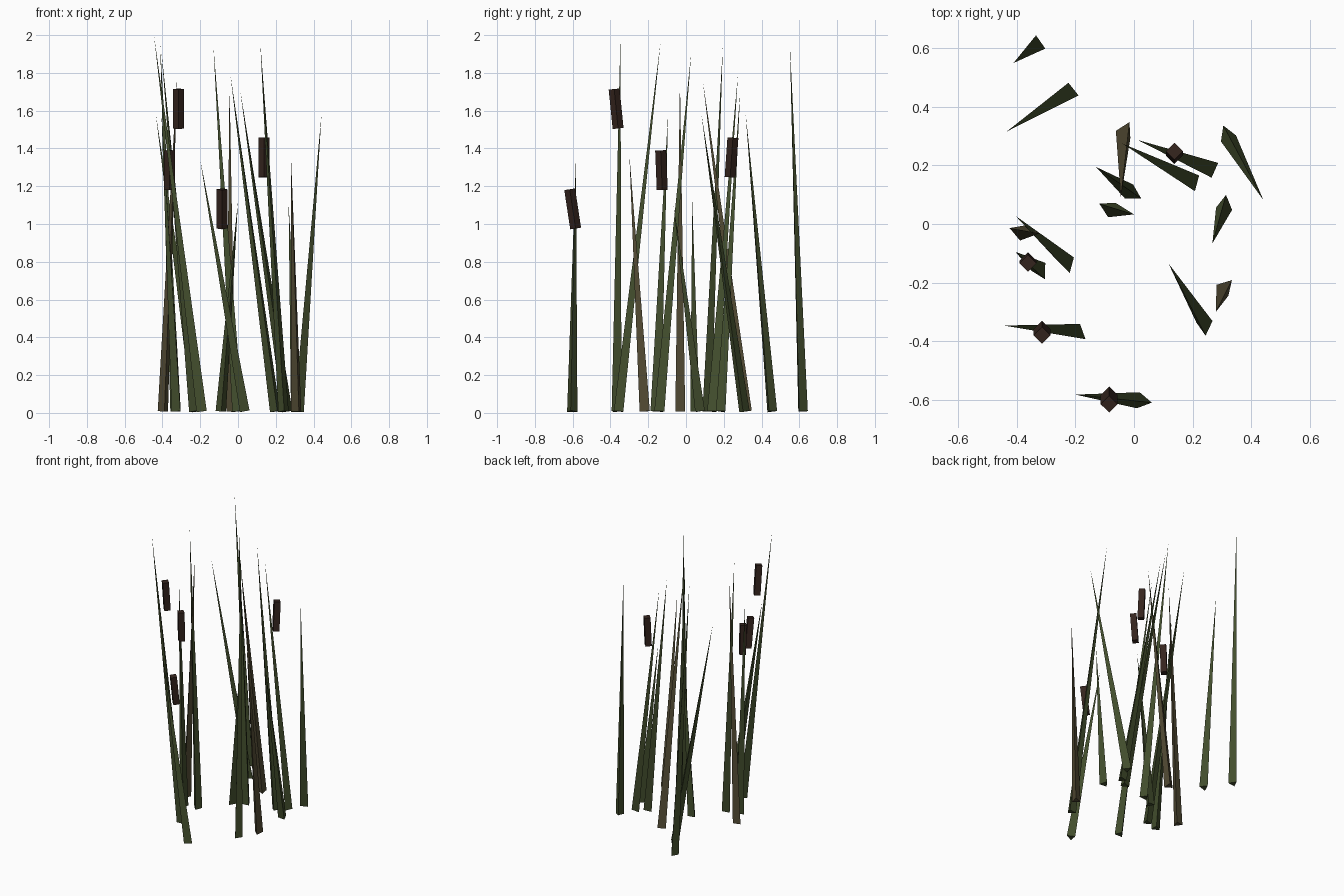
import bpy, bmesh, math
from mathutils import Vector, Matrix

if "Cube" in bpy.data.objects:
    bpy.data.objects.remove(bpy.data.objects["Cube"])


def material(name, rgb):
    m = bpy.data.materials.new(name)
    m.diffuse_color = (*rgb, 1)
    m.use_nodes = True
    m.node_tree.nodes["Principled BSDF"].inputs["Base Color"].default_value = m.diffuse_color
    return m


GREEN = material("reed_green", (0.055, 0.075, 0.026))
BROWN = material("reed_olive_brown", (0.085, 0.07, 0.034))
DARK = material("seed_head_brown", (0.035, 0.018, 0.013))


def prism(name, sides, r1, r2, depth, matrix, mat):
    bm = bmesh.new()
    bmesh.ops.create_cone(bm, cap_ends=True, segments=sides, radius1=r1,
                          radius2=r2, depth=depth, matrix=matrix)
    bmesh.ops.remove_doubles(bm, verts=bm.verts, dist=1e-5)
    bmesh.ops.recalc_face_normals(bm, faces=bm.faces)
    me = bpy.data.meshes.new(name)
    bm.to_mesh(me)
    bm.free()
    me.materials.append(mat)
    ob = bpy.data.objects.new(name, me)
    bpy.context.collection.objects.link(ob)


def blade(name, bx, by, tx, ty, height, spin, mat):
    """Three-sided spike leaning from its base centre to its tip."""
    base, tip = Vector((bx, by, 0.008)), Vector((tx, ty, height))
    axis = tip - base
    # spin is turned so one base corner points at the given angle
    turn = Vector((0, 0, 1)).rotation_difference(axis).to_matrix().to_4x4()
    m = Matrix.Translation((base + tip) / 2) @ turn @ Matrix.Rotation(math.radians(spin - 90), 4, 'Z')
    prism(name, 3, 0.032, 0, axis.length, m, mat)


# Reed blades: base x, y, tip x, y, z, corner angle
blades = [
    (-.332, .613, -.412, .550, 1.95, -25), (-.219, .451, -.435, .316, 1.58, -21),
    (.317, .307, .442, .082, 1.58, -8), (.200, .143, -.040, .275, 1.79, 45),
    (.262, .190, .013, .287, 1.70, 36), (-.003, .103, -.130, .195, 1.94, -30),
    (-.090, .055, .000, .033, 1.12, 33), (.310, .068, .268, -.066, 1.10, -38),
    (.242, -.350, .118, -.135, 1.96, 35), (-.228, -.137, -.405, .028, 1.91, 45),
    (-.190, -.373, -.445, -.347, 2.00, -40), (.030, -.605, -.200, -.583, 1.34, -10),
    (-.320, -.160, -.405, -.095, 1.58, 58),
]
for i, b in enumerate(blades):
    blade(f"reed_blade_{i + 1}", *b, GREEN)

# Dry brownish blades
dry = [(-.030, .320, -.045, .090, 1.75, -57), (.313, -.215, .280, -.300, 1.37, 47),
       (-.395, -.025, -.323, -.032, 1.77, 40)]
for i, b in enumerate(dry):
    blade(f"dry_blade_{i + 1}", *b, BROWN)

# Four-sided seed heads: centre x, y, z, tilt about x
heads = [(-.314, -.370, 1.61, .10), (-.085, -.600, 1.08, .15),
         (.138, .241, 1.352, -.07), (-.362, -.130, 1.285, .04)]
for i, (x, y, z, tilt) in enumerate(heads):
    m = Matrix.Translation((x, y, z)) @ Matrix.Rotation(tilt, 4, 'X')
    prism(f"seed_head_{i + 1}", 4, 0.029, 0.029, 0.21, m, DARK)
